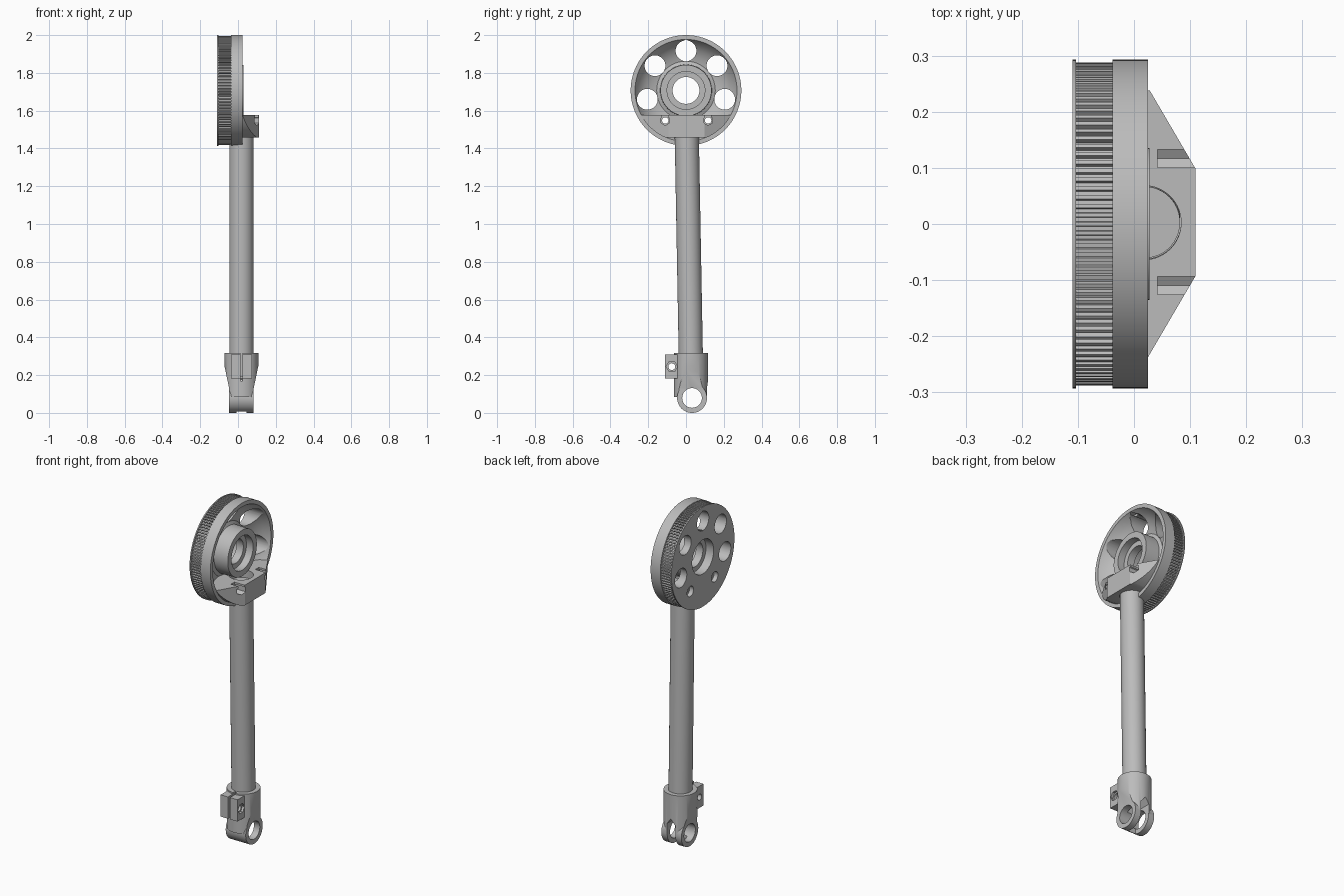
import bpy, bmesh, math
from mathutils import Vector

if "Cube" in bpy.data.objects:
    bpy.data.objects.remove(bpy.data.objects["Cube"])

grey = bpy.data.materials.new("plain_grey")
grey.use_nodes = True
GREY = (0.5, 0.5, 0.5, 1)
grey.diffuse_color = GREY
grey.node_tree.nodes["Principled BSDF"].inputs["Base Color"].default_value = GREY

HUB_Z = 1.707          # wheel centre height
TUBE_X = 0.018         # tube axis
EYE_Y, EYE_Z = 0.032, 0.079
TAU = 2 * math.pi


def finish(name, bm):
    bmesh.ops.recalc_face_normals(bm, faces=bm.faces)
    mesh = bpy.data.meshes.new(name)
    bm.to_mesh(mesh)
    bm.free()
    mesh.materials.append(grey)
    ob = bpy.data.objects.new(name, mesh)
    bpy.context.collection.objects.link(ob)
    return ob


def add_prism(bm, points, axis, lo, hi):
    """Extrude a 2D outline along an axis; the outline uses the other two axes in order."""
    def place(p, d):
        v = list(p)
        v.insert("xyz".index(axis), d)
        return bm.verts.new(v)
    a, b = [place(p, lo) for p in points], [place(p, hi) for p in points]
    bm.faces.new(a)
    bm.faces.new(b[::-1])
    for i in range(len(a)):
        j = (i + 1) % len(a)
        bm.faces.new((a[i], a[j], b[j], b[i]))


def prism(name, points, axis, lo, hi):
    bm = bmesh.new()
    add_prism(bm, points, axis, lo, hi)
    return finish(name, bm)


def circle(u, v, r, n=48, turn=0.0):
    return [(u + r * math.cos(TAU * i / n + turn), v + r * math.sin(TAU * i / n + turn))
            for i in range(n)]


def box(x0, x1, y0, y1, z0, z1):
    return prism("box", [(x0, y0), (x1, y0), (x1, y1), (x0, y1)], "z", z0, z1)


def wheel(name, profile, n=112):
    """Revolve a closed (x, radius) profile around the wheel axis."""
    bm = bmesh.new()
    rings = []
    for i in range(n):
        a = TAU * i / n
        rings.append([bm.verts.new((x, r * math.cos(a), HUB_Z + r * math.sin(a)))
                      for x, r in profile])
    for i in range(n):
        p, q = rings[i], rings[(i + 1) % n]
        for k in range(len(profile)):
            m = (k + 1) % len(profile)
            bm.faces.new((p[k], p[m], q[m], q[k]))
    return finish(name, bm)


def rod(name, start, end, r, n=64):
    start, end = Vector(start), Vector(end)
    bm = bmesh.new()
    bmesh.ops.create_cone(bm, cap_ends=True, segments=n, radius1=r, radius2=r,
                          depth=(end - start).length)
    bm.transform((end - start).to_track_quat("Z", "Y").to_matrix().to_4x4())
    bmesh.ops.translate(bm, verts=bm.verts, vec=(start + end) / 2)
    return finish(name, bm)


def combine(ob, *others, op="DIFFERENCE"):
    """Apply booleans and discard the helper objects."""
    for other in others:
        mod = ob.modifiers.new("cut", "BOOLEAN")
        mod.operation, mod.solver, mod.object = op, "EXACT", other
        bpy.context.view_layer.update()
        dg = bpy.context.evaluated_depsgraph_get()
        mesh = bpy.data.meshes.new_from_object(ob.evaluated_get(dg))
        ob.modifiers.clear()
        ob.data = mesh
        bpy.data.objects.remove(other)


# Wheel body: hub with a bearing seat each side, sloping bowl, rim, belt seat, thin flange
pulley = wheel("pulley", [
    (-0.11, 0.10), (-0.06, 0.10), (-0.06, 0.071), (-0.015, 0.071), (-0.015, 0.10),
    (0.028, 0.10), (0.028, 0.135), (-0.06, 0.137), (-0.068, 0.155), (-0.06, 0.185),
    (-0.04, 0.22), (-0.012, 0.25), (0.025, 0.27), (0.025, 0.293), (-0.038, 0.293),
    (-0.038, 0.279), (-0.103, 0.279), (-0.103, 0.293), (-0.11, 0.293)])

# Lightening holes, the top one with a pointed crown
for k in range(-1, 4):
    a = math.pi * 0.5 + (k - 1) * TAU / 7
    combine(pulley, prism("hole", circle(0.21 * math.cos(a), HUB_Z + 0.21 * math.sin(a), 0.055),
                          "x", -0.2, 0.2))
top = HUB_Z + 0.25
combine(pulley, prism("crown", [(-0.036, top), (0.036, top), (0, top + 0.02)], "x", -0.2, 0.2))

# Belt teeth
TEETH = 112
bm = bmesh.new()
for i in range(TEETH):
    outline = []
    for r, half in ((0.277, -0.3), (0.288, -0.22), (0.288, 0.22), (0.277, 0.3)):
        a = TAU * (i + half) / TEETH
        outline.append((r * math.cos(a), HUB_Z + r * math.sin(a)))
    add_prism(bm, outline, "x", -0.104, -0.037)
teeth = finish("belt_teeth", bm)

# Tapered socket filling the bottom of the bowl
socket = prism("tube_socket", [(-0.075, -0.28), (0.0, -0.28), (0.11, -0.092), (0.11, 0.098),
                               (0.0, 0.286), (-0.075, 0.286)], "z", 1.457, 1.576)
combine(socket, prism("bound", circle(0, HUB_Z, 0.272, 112), "x", -0.2, 0.2), op="INTERSECT")
foot, crown = (TUBE_X, 0.0275, 0.19), (TUBE_X, 0.003, 1.53)
combine(socket, rod("bore", (TUBE_X, 0.0045, 1.40), (TUBE_X, 0.0015, 1.65), 0.066))

# Bolt holes and nut pockets
for y in (-0.11, 0.117):
    combine(socket, prism("pocket", circle(y, 1.548, 0.026, 6, math.pi / 6), "x", 0.042, 0.2),
            box(0.042, 0.2, y - 0.016, y + 0.016, 1.548, 1.62))
    for part in (socket, pulley):
        combine(part, prism("bolt", circle(y, 1.548, 0.017, 24), "x", -0.2, 0.2))
    combine(pulley, prism("head", circle(y, 1.548, 0.03, 24), "x", -0.2, -0.085))

# Tube
tube = rod("tube", foot, crown, 0.064)

# Lower clamp: sleeve narrowing to an eye
clamp = prism("lower_clamp", circle(TUBE_X, 0.026, 0.09, 64), "z", 0.085, 0.318)
combine(clamp, prism("taper", [(TUBE_X + s * w, z) for s, w, z in (
    (-1, 0.065, 0), (1, 0.065, 0), (1, 0.065, 0.13), (1, 0.092, 0.26), (1, 0.092, 0.4),
    (-1, 0.092, 0.4), (-1, 0.092, 0.26), (-1, 0.065, 0.13))], "y", -0.3, 0.3), op="INTERSECT")
combine(clamp, prism("eye", circle(EYE_Y, EYE_Z, 0.079, 64), "x", TUBE_X - 0.065, TUBE_X + 0.065),
        box(TUBE_X - 0.054, TUBE_X + 0.056, -0.11, -0.03, 0.182, 0.31), op="UNION")
combine(clamp,
        rod("sleeve_bore", (TUBE_X, 0.0275, 0.18), (TUBE_X, 0.025, 0.4), 0.065),
        box(TUBE_X - 0.006, TUBE_X + 0.006, -0.2, 0.0, 0.17, 0.4),
        prism("clamp_bolt", circle(-0.075, 0.245, 0.018, 24), "x", -0.2, 0.2),
        prism("clamp_nut", circle(-0.075, 0.245, 0.03, 6), "x", TUBE_X + 0.042, 0.2),
        prism("eye_hole", circle(EYE_Y, EYE_Z, 0.052), "x", -0.2, 0.2),
        prism("fork_slot", [(TUBE_X - 0.027, -0.1), (TUBE_X + 0.027, -0.1), (TUBE_X + 0.027, 0.14),
                            (TUBE_X, 0.175), (TUBE_X - 0.027, 0.14)], "y", 0.0, 0.3))

# Smooth curved walls, keep edges crisp
for ob in (pulley, socket, tube, clamp):
    bpy.ops.object.select_all(action="DESELECT")
    ob.select_set(True)
    bpy.context.view_layer.objects.active = ob
    bpy.ops.object.shade_smooth_by_angle(angle=math.radians(28))
